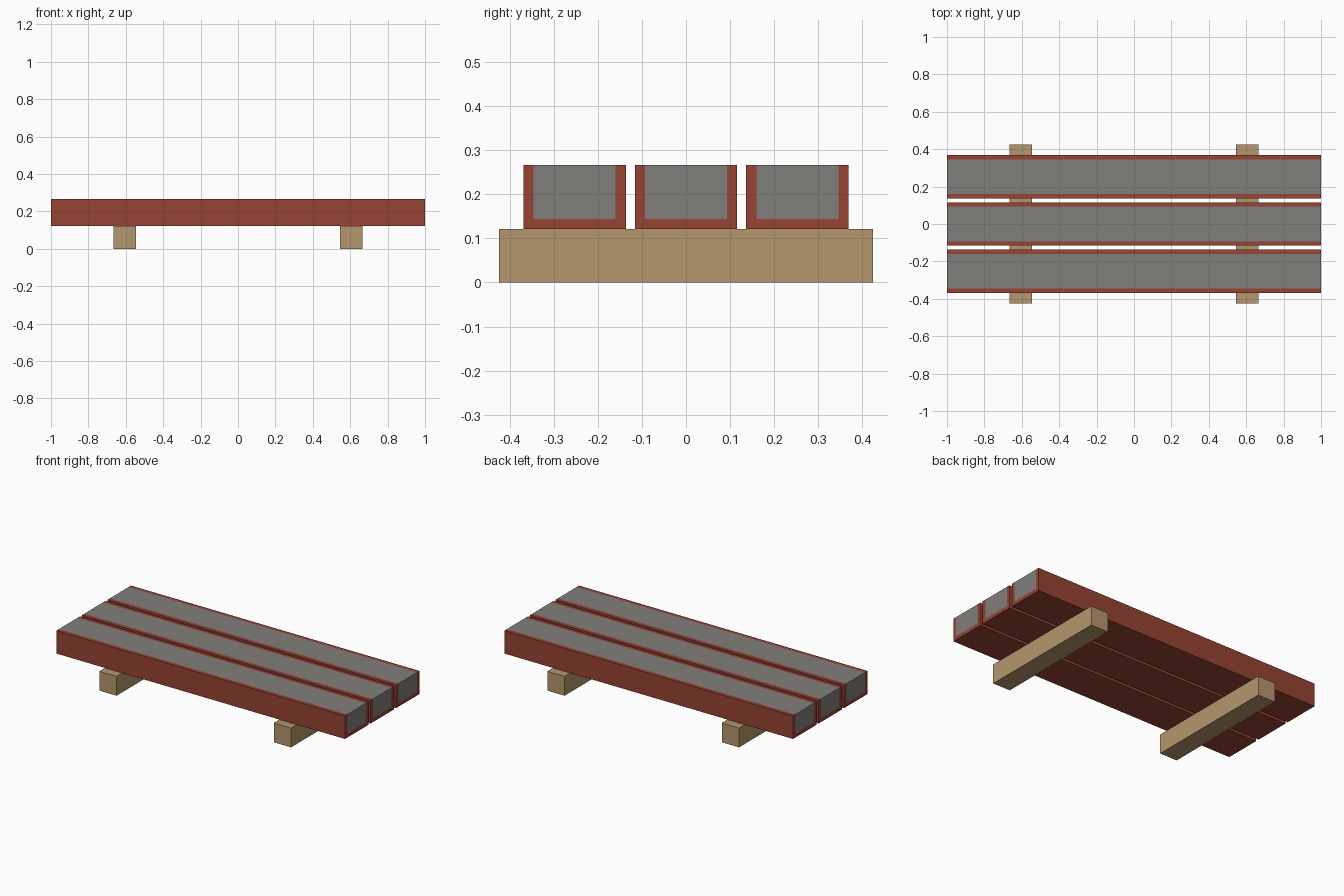
import bpy, bmesh

if "Cube" in bpy.data.objects:
    bpy.data.objects.remove(bpy.data.objects["Cube"])


def material(name, rgb):
    m = bpy.data.materials.new(name)
    m.diffuse_color = (*rgb, 1)
    m.use_nodes = True
    m.node_tree.nodes["Principled BSDF"].inputs["Base Color"].default_value = m.diffuse_color
    return m


RED = material("brick red", (0.305, 0.056, 0.034))
GREY = material("warm grey", (0.216, 0.212, 0.195))
TAN = material("tan wood", (0.462, 0.305, 0.153))


def prism(name, profile, x0, x1, mat):
    """Extrude a closed (y, z) profile along x."""
    bm = bmesh.new()
    face = bm.faces.new([bm.verts.new((x0, y, z)) for y, z in profile])
    ext = bmesh.ops.extrude_face_region(bm, geom=[face])
    moved = [g for g in ext["geom"] if isinstance(g, bmesh.types.BMVert)]
    bmesh.ops.translate(bm, verts=moved, vec=(x1 - x0, 0, 0))
    bmesh.ops.recalc_face_normals(bm, faces=bm.faces)
    mesh = bpy.data.meshes.new(name)
    bm.to_mesh(mesh)
    bm.free()
    mesh.materials.append(mat)
    obj = bpy.data.objects.new(name, mesh)
    bpy.context.collection.objects.link(obj)
    return obj


def rect(y0, y1, z0, z1):
    return [(y0, z0), (y1, z0), (y1, z1), (y0, z1)]


BEAM_W, BEAM_H, BEAM_Y = 0.12, 0.121, 0.424
HALF, PITCH, TOP, WALL = 0.116, 0.2525, 0.266, 0.0232

# two wooden support beams
for label, x in (("left", -0.605), ("right", 0.605)):
    prism(label + "_beam", rect(-BEAM_Y, BEAM_Y, 0, BEAM_H),
          x - BEAM_W / 2, x + BEAM_W / 2, TAN)

# three red channels, each filled flush with a grey core
for label, y in (("front", -PITCH), ("middle", 0), ("back", PITCH)):
    a, b, floor = y - HALF, y + HALF, BEAM_H + WALL
    channel = [(a, BEAM_H), (b, BEAM_H), (b, TOP), (b - WALL, TOP),
               (b - WALL, floor), (a + WALL, floor), (a + WALL, TOP), (a, TOP)]
    prism(label + "_channel", channel, -1, 1, RED)
    prism(label + "_core", rect(a + WALL, b - WALL, floor, TOP), -1, 1, GREY)
